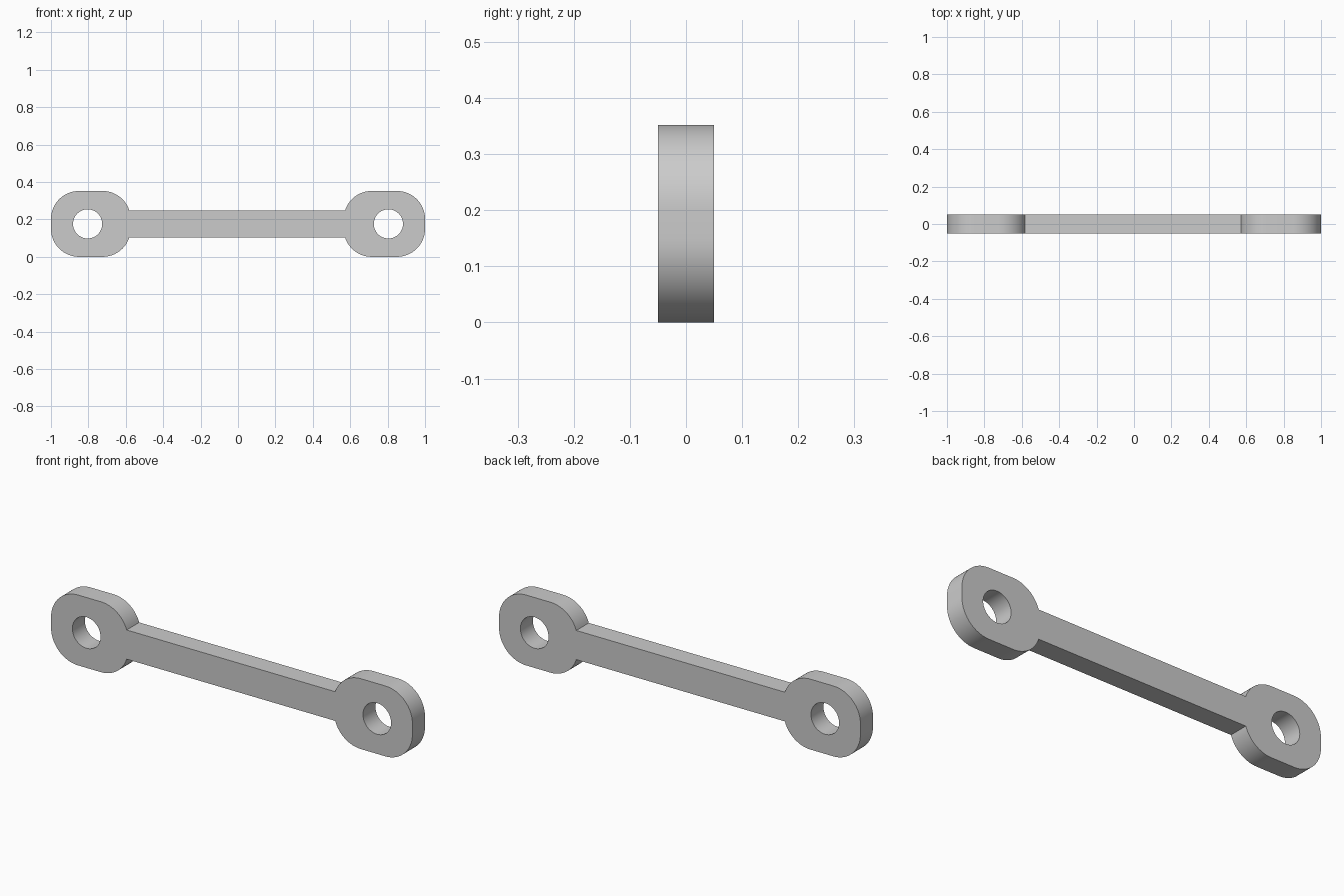
import bpy
import bmesh
from math import asin, cos, sin, pi

HEIGHT = 0.352
HALF_H = HEIGHT / 2
THICK = 0.099
CORNER = 0.15          # lug corner radius
ARM_HALF = 0.073       # half height of the connecting arm
HOLE_X, HOLE_R = 0.804, 0.078

cube = bpy.data.objects.get("Cube")
if cube:
    bpy.data.objects.remove(cube, do_unlink=True)

# Plain grey material
grey = bpy.data.materials.new("grey")
grey.use_nodes = True
colour = (0.6, 0.6, 0.6, 1)
grey.diffuse_color = colour
grey.node_tree.nodes["Principled BSDF"].inputs["Base Color"].default_value = colour


def arc(cx, cy, r, a0, a1, n):
    return [(cx + r * cos(a0 + (a1 - a0) * i / n),
             cy + r * sin(a0 + (a1 - a0) * i / n)) for i in range(n + 1)]


def lug(inner):
    """Rounded lug outline, from the lower arm junction round to the upper one."""
    xi, xo, yc = inner + CORNER, 1 - CORNER, HALF_H - CORNER
    join = asin((ARM_HALF - yc) / CORNER)
    return (arc(xi, -yc, CORNER, pi + join, 1.5 * pi, 16)
            + arc(xo, -yc, CORNER, -pi / 2, 0, 20)
            + arc(xo, yc, CORNER, 0, pi / 2, 20)
            + arc(xi, yc, CORNER, pi / 2, pi - join, 16))


# Outline: both lugs, whose ends are joined by the straight arm
outline = lug(0.565) + [(-x, -y) for x, y in lug(0.574)]
holes = [arc(s * HOLE_X, 0, HOLE_R, 0, 2 * pi, 48)[:-1] for s in (-1, 1)]

# Filled and extruded profile with the two bolt holes
curve = bpy.data.curves.new("link_profile", "CURVE")
curve.dimensions = "2D"
curve.fill_mode = "BOTH"
curve.extrude = THICK / 2
for points in [outline] + holes:
    spline = curve.splines.new("POLY")
    spline.points.add(len(points) - 1)
    for p, (x, y) in zip(spline.points, points):
        p.co = (x, y, 0, 1)
    spline.use_cyclic_u = True

link = bpy.data.objects.new("link_bar", curve)
bpy.context.collection.objects.link(link)
link.rotation_euler.x = pi / 2
link.location.z = HALF_H
bpy.ops.object.select_all(action="DESELECT")
link.select_set(True)
bpy.context.view_layer.objects.active = link
bpy.ops.object.convert(target="MESH")
link = bpy.context.object
link.name = "link_bar"

# Weld the caps to the walls and shade the round edges smooth
bm = bmesh.new()
bm.from_mesh(link.data)
bmesh.ops.remove_doubles(bm, verts=bm.verts, dist=0.0001)
bmesh.ops.recalc_face_normals(bm, faces=bm.faces)
bm.to_mesh(link.data)
bm.free()
link.data.materials.clear()
link.data.materials.append(grey)
bpy.ops.object.shade_smooth_by_angle()
